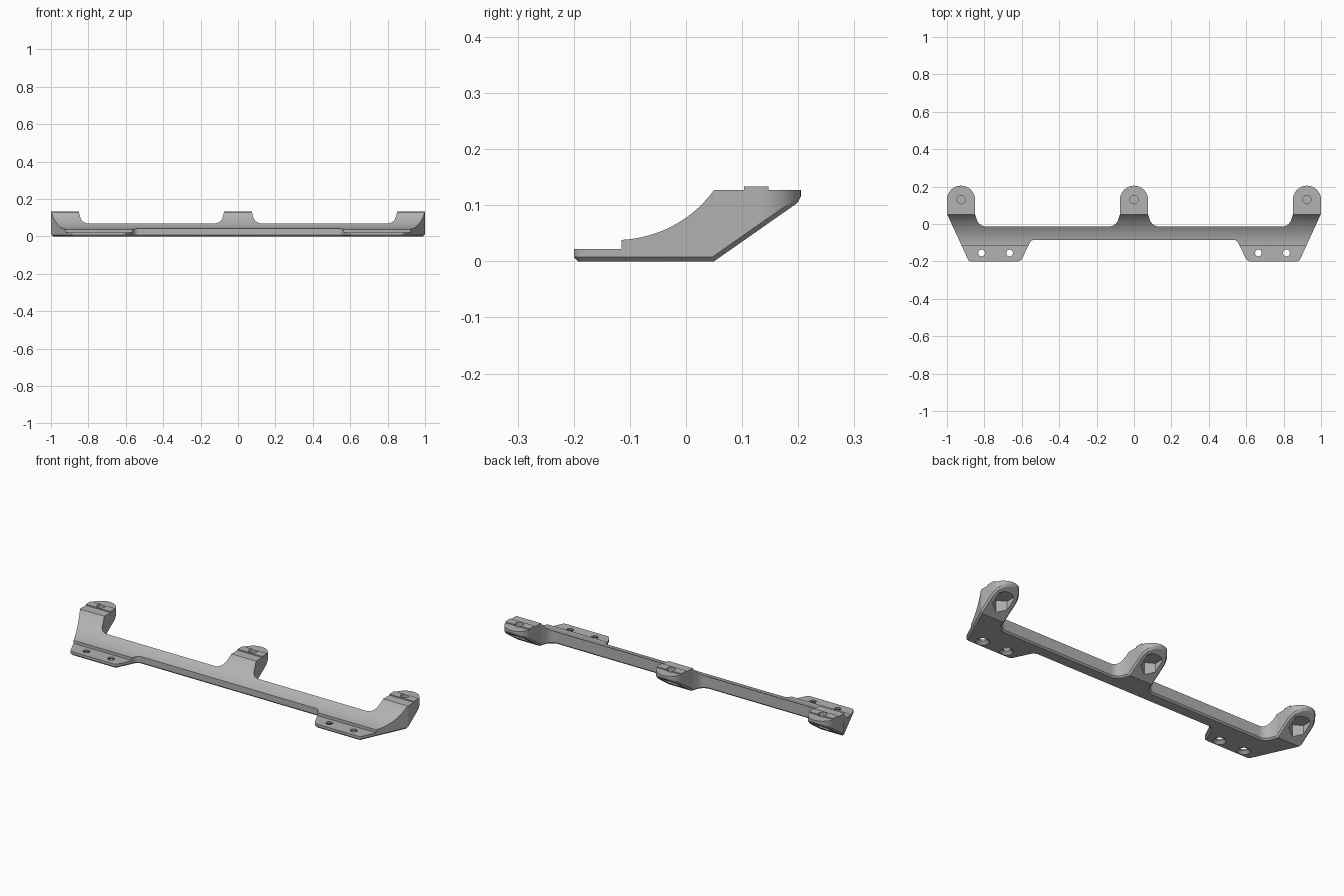
import bpy, bmesh, math
from mathutils import Vector

cube = bpy.data.objects.get("Cube")
if cube:
    bpy.data.objects.remove(cube, do_unlink=True)

grey = bpy.data.materials.new("plain grey")
grey.use_nodes = True
grey.diffuse_color = (0.45, 0.45, 0.45, 1)
grey.node_tree.nodes["Principled BSDF"].inputs["Base Color"].default_value = grey.diffuse_color


def rounded(corners, steps=10):
    """Open path of (x, y, radius) corners with true arc fillets."""
    path = []
    for i, (x, y, r) in enumerate(corners):
        p = Vector((x, y))
        if r == 0 or i in (0, len(corners) - 1):
            path.append(p)
            continue
        a = (Vector(corners[i - 1][:2]) - p).normalized()
        b = (Vector(corners[i + 1][:2]) - p).normalized()
        half = a.angle(b) / 2
        centre = p + (a + b).normalized() * (r / math.sin(half))
        start = p + a * (r / math.tan(half)) - centre
        end = p + b * (r / math.tan(half)) - centre
        turn = start.angle_signed(end)
        for k in range(steps + 1):
            t = -turn * k / steps
            path.append(centre + Vector((start.x * math.cos(t) - start.y * math.sin(t),
                                         start.x * math.sin(t) + start.y * math.cos(t))))
    return path


def make_object(name, bm):
    bmesh.ops.remove_doubles(bm, verts=bm.verts, dist=0.00005)
    bmesh.ops.recalc_face_normals(bm, faces=bm.faces)
    mesh = bpy.data.meshes.new(name)
    bm.to_mesh(mesh)
    bm.free()
    mesh.materials.append(grey)
    obj = bpy.data.objects.new(name, mesh)
    bpy.context.collection.objects.link(obj)
    return obj


def prism(name, points, move):
    clean = [p for i, p in enumerate(points) if (Vector(p) - Vector(points[i - 1])).length > 0.0002]
    bm = bmesh.new()
    face = bm.faces.new([bm.verts.new(p) for p in clean])
    new = bmesh.ops.extrude_face_region(bm, geom=[face])["geom"]
    bmesh.ops.translate(bm, vec=move, verts=[v for v in new if isinstance(v, bmesh.types.BMVert)])
    return make_object(name, bm)


def cone(name, x, y, z0, z1, r0, r1, sides=32):
    """Frustum with one vertex pointing to the front."""
    bm = bmesh.new()
    rings = []
    for z, r in ((z0, r0), (z1, r1)):
        rings.append([bm.verts.new((x + r * math.sin(k * math.tau / sides),
                                    y - r * math.cos(k * math.tau / sides), z)) for k in range(sides)])
    for ring in rings:
        bm.faces.new(ring)
    for k in range(sides):
        n = (k + 1) % sides
        bm.faces.new((rings[0][k], rings[0][n], rings[1][n], rings[1][k]))
    return make_object(name, bm)


def boolean(obj, cutter, operation):
    mod = obj.modifiers.new("cut", "BOOLEAN")
    mod.operation, mod.object, mod.solver = operation, cutter, "EXACT"
    bpy.context.view_layer.objects.active = obj
    bpy.ops.object.modifier_apply(modifier=mod.name)
    bpy.data.objects.remove(cutter, do_unlink=True)


# Plan outline: centre tab, bar, end tab, sloping end and screw flange
half = rounded([
    (0, 0.205, 0), (0.075, 0.205, 0.075), (0.075, 0.05, 0.05), (0.097, -0.013, 0.05),
    (0.828, -0.013, 0.05), (0.85, 0.05, 0.05), (0.85, 0.205, 0.075), (1, 0.205, 0.075),
    (1, 0.055, 0.01), (0.883, -0.2, 0.02), (0.605, -0.2, 0.03), (0.55, -0.085, 0.03),
    (0, -0.085, 0)])
outline = half + [Vector((-p.x, p.y)) for p in reversed(half)]
bracket = prism("mounting_bracket", [(p.x, p.y, -0.1) for p in outline], (0, 0, 0.4))

# Side profile: thin flange, concave sweep, flat tab top with raised rib, sloped underside
radius, cy = 0.2165, -0.125
sweep = []
for k in range(25):
    y = -0.115 + 0.165 * k / 24
    sweep.append((y, 0.038 + radius - math.sqrt(radius ** 2 - (y - cy) ** 2)))
profile = [(-0.25, 0), (-0.25, 0.022), (-0.115, 0.022)] + sweep + [
    (0.103, 0.127), (0.103, 0.133), (0.147, 0.133), (0.147, 0.127), (0.2314, 0.127), (0.05, 0)]
side = prism("side_cutter", [(-1.1, y, z) for y, z in profile], (2.2, 0, 0))
boolean(bracket, side, "INTERSECT")

# Chamfer round the underside
bm = bmesh.new()
bm.from_mesh(bracket.data)
bmesh.ops.remove_doubles(bm, verts=bm.verts, dist=0.00005)
bm.normal_update()
rim = []
for e in bm.edges:
    if len(e.link_faces) == 2:
        low, high = sorted(f.normal.z for f in e.link_faces)
        if low < -0.3 and abs(high) < 0.1:
            rim.append(e)
bmesh.ops.bevel(bm, geom=rim, offset=0.008, segments=1, affect="EDGES", clamp_overlap=False)
bm.to_mesh(bracket.data)
bm.free()

# Blind bolt holes and hexagonal nut pockets in the tabs
for x in (-0.925, 0, 0.925):
    boolean(bracket, cone("bolt_cutter", x, 0.13, 0.09, 0.2, 0.022, 0.022), "DIFFERENCE")
    boolean(bracket, cone("nut_cutter", x, 0.13, -0.05, 0.085, 0.053, 0.053, 6), "DIFFERENCE")

# Screw holes through the flanges, countersunk from below
for x in (-0.815, -0.665, 0.665, 0.815):
    boolean(bracket, cone("screw_cutter", x, -0.155, -0.05, 0.1, 0.018, 0.018), "DIFFERENCE")
    boolean(bracket, cone("sink_cutter", x, -0.155, -0.004, 0.014, 0.038, 0.018), "DIFFERENCE")

bpy.ops.object.select_all(action="DESELECT")
bracket.select_set(True)
bpy.context.view_layer.objects.active = bracket
bpy.ops.object.shade_smooth_by_angle(angle=math.radians(25))
